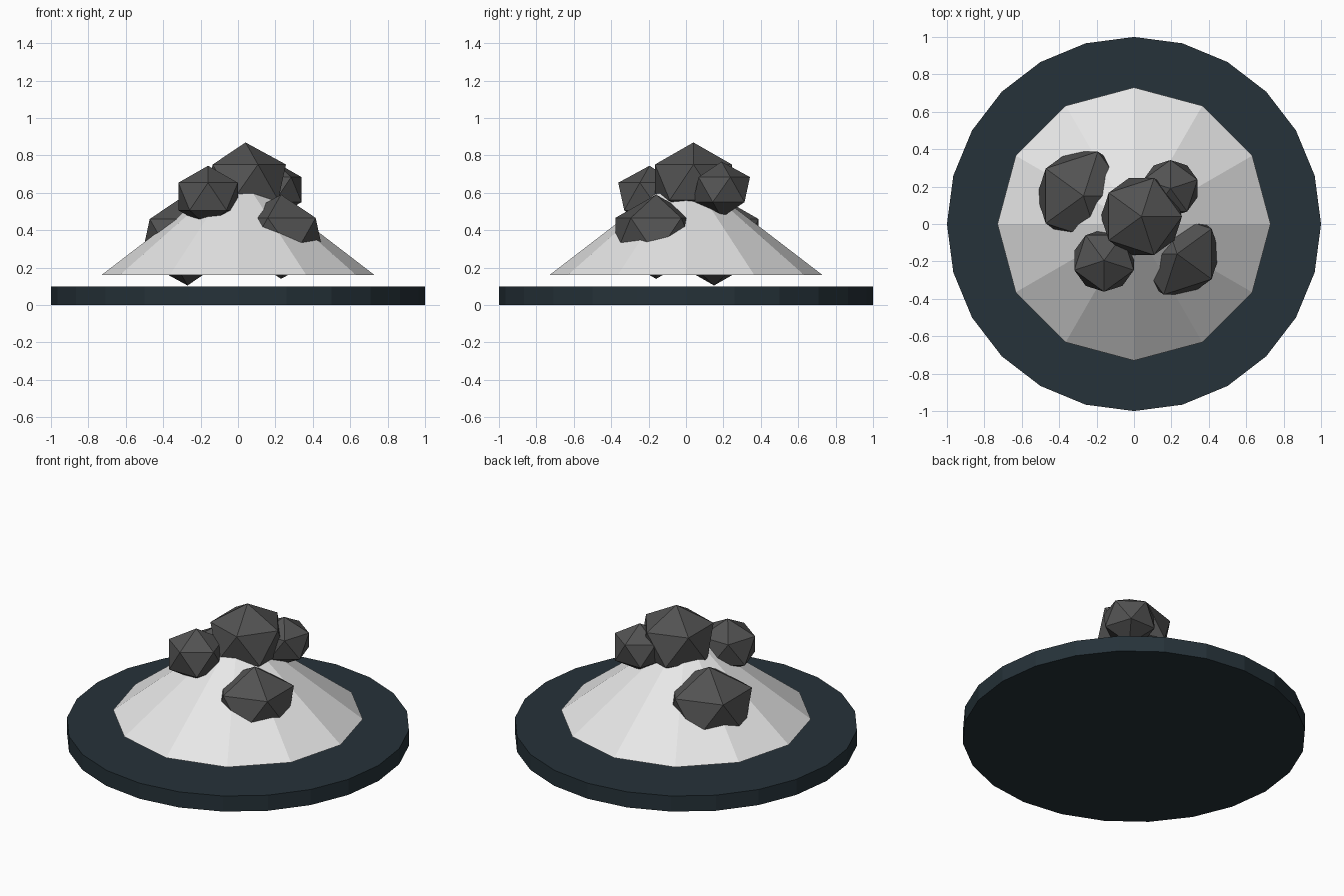
import bpy
from math import radians

cube = bpy.data.objects.get("Cube")
if cube:
    bpy.data.objects.remove(cube, do_unlink=True)


def material(name, color):
    mat = bpy.data.materials.new(name)
    mat.use_nodes = True
    rgba = (*color, 1.0)
    mat.diffuse_color = rgba
    mat.node_tree.nodes["Principled BSDF"].inputs["Base Color"].default_value = rgba
    return mat


def finish(name, mat):
    obj = bpy.context.object
    obj.name = name
    obj.data.name = name
    obj.data.materials.append(mat)
    bpy.ops.object.shade_flat()
    return obj


def rock(name, location, radius, turn):
    # Slightly squashed icosahedron, turned about its vertical axis
    bpy.ops.mesh.primitive_ico_sphere_add(subdivisions=1, radius=radius, location=location)
    obj = finish(name, stone)
    obj.scale.z = 0.88
    obj.rotation_euler.z = radians(turn)


slate = material("dark slate", (0.019, 0.032, 0.041))
pale = material("pale grey", (0.8, 0.8, 0.8))
stone = material("charcoal stone", (0.085, 0.085, 0.085))

# Round base plate
bpy.ops.mesh.primitive_cylinder_add(vertices=24, radius=1, depth=0.1, location=(0, 0, 0.05))
finish("base_plate", slate)

# Faceted mound floating just above the plate
bpy.ops.mesh.primitive_cone_add(vertices=12, radius1=0.73, radius2=0, depth=0.56,
                                location=(0, 0, 0.44))
finish("mound", pale)

# Rocks half sunk into the mound
rock("summit_rock", (0.04, 0.04, 0.656), 0.242, 0)
rock("left_front_rock", (0.23, -0.16, 0.365), 0.256, 180)
rock("right_back_rock", (-0.27, 0.15, 0.35), 0.279, 0)
rock("right_front_rock", (-0.16, -0.195, 0.58), 0.187, -18)
rock("left_back_rock", (0.195, 0.19, 0.617), 0.17, 18)
